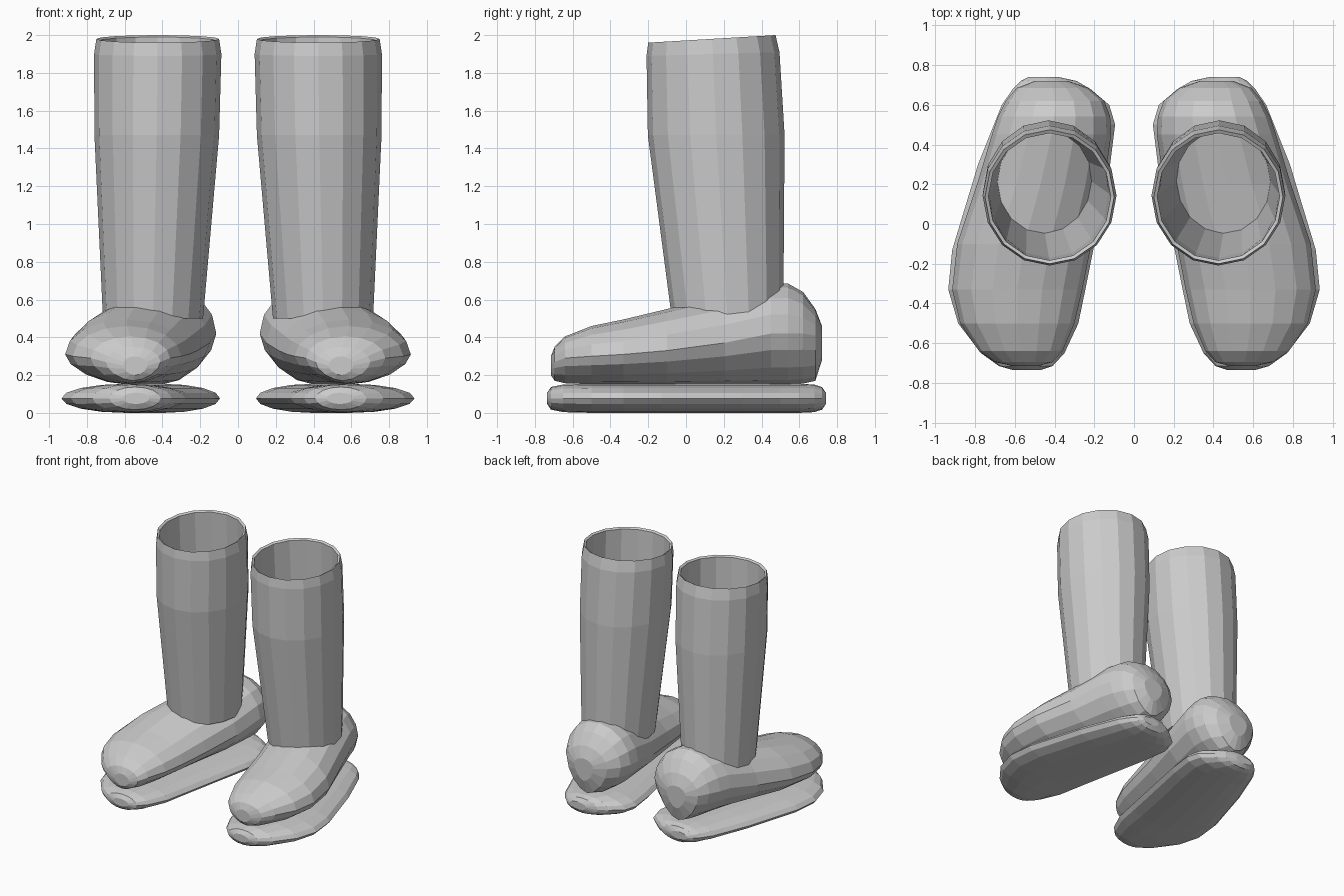
import bpy
import bmesh
from math import cos, sin, tau, copysign

cube = bpy.data.objects.get("Cube")
if cube:
    bpy.data.objects.remove(cube, do_unlink=True)

grey = bpy.data.materials.new("boot grey")
grey.use_nodes = True
grey.diffuse_color = (0.6, 0.6, 0.6, 1)
bsdf = next(n for n in grey.node_tree.nodes if n.type == "BSDF_PRINCIPLED")
bsdf.inputs["Base Color"].default_value = grey.diffuse_color


def skin(name, rings, closed_loop=False):
    """Bridge rings of points into one flat-shaded part, mirrored to both sides."""
    bm = bmesh.new()
    loops = [[bm.verts.new(p) for p in ring] for ring in rings]
    pairs = list(zip(loops, loops[1:]))
    if closed_loop:
        pairs.append((loops[-1], loops[0]))
    else:
        bm.faces.new(loops[0])
        bm.faces.new(loops[-1])
    for a, b in pairs:
        n = len(a)
        for i in range(n):
            j = (i + 1) % n
            bm.faces.new((a[i], a[j], b[j], b[i]))
    bmesh.ops.recalc_face_normals(bm, faces=bm.faces)
    mesh = bpy.data.meshes.new(name)
    bm.to_mesh(mesh)
    bm.free()
    mesh.materials.append(grey)
    obj = bpy.data.objects.new(name, mesh)
    bpy.context.collection.objects.link(obj)
    obj.modifiers.new("both_sides", "MIRROR").use_mirror_merge = False
    return obj


def power(v, n):
    return copysign(abs(v) ** (2 / n), v)


def section(y, left, right, low, wide, high, keel=2.0, sides=16):
    """Rounded cross-section; a keel under 2 makes the underside more pointed."""
    points = []
    for i in range(sides):
        c, s = cos(tau * i / sides), sin(tau * i / sides)
        n = keel if s < 0 else 2.0
        height = (high - wide) if s > 0 else (wide - low)
        points.append(((left + right) / 2 + (right - left) / 2 * power(c, n),
                       y, wide + height * power(s, n)))
    return points


def shaft_ring(cx, cy, rx, ry, z, tilt=0.0, sides=16):
    return [(cx + rx * cos(tau * i / sides), cy + ry * sin(tau * i / sides),
             z + tilt * sin(tau * i / sides)) for i in range(sides)]


# Sole: flat lens, as y, inner x, outer x, half thickness
sole = [(-.735, .47, .61, .03), (-.715, .41, .68, .06), (-.65, .35, .77, .073),
        (-.5, .28, .885, .077), (-.33, .245, .935, .077), (-.13, .205, .915, .077),
        (.3, .12, .785, .077), (.5, .095, .705, .077), (.6, .125, .665, .077),
        (.68, .22, .61, .073), (.72, .29, .57, .06), (.74, .38, .53, .03)]
skin("sole", [section(y, l, r, .077 - h, .077, .077 + h) for y, l, r, h in sole])

# Foot: low toe rising to a round heel, as y, inner x, outer x, low z, widest z, high z
foot = [(-.715, .48, .61, .2, .25, .3), (-.695, .41, .7, .17, .27, .35),
        (-.64, .36, .78, .157, .29, .405), (-.5, .3, .875, .152, .3, .46),
        (-.33, .26, .915, .15, .31, .495), (-.1, .215, .89, .15, .33, .55),
        (.2, .15, .79, .15, .37, .62), (.45, .115, .715, .15, .42, .683),
        (.54, .12, .685, .15, .42, .685), (.62, .15, .645, .155, .42, .64),
        (.685, .23, .59, .17, .41, .55), (.72, .33, .5, .28, .4, .46)]
skin("foot", [section(*s, keel=1.7) for s in foot])

# Shaft: open tapered tube, up the outside, over the rim, down the inside
skin("shaft", [
    shaft_ring(.45, .22, .265, .295, .5),
    shaft_ring(.43, .16, .33, .362, 1.47),
    shaft_ring(.425, .143, .337, .352, 1.9, .01),
    shaft_ring(.425, .137, .325, .337, 1.98, .02),
    shaft_ring(.425, .137, .308, .32, 1.97, .02),
    shaft_ring(.428, .155, .3, .325, 1.47),
    shaft_ring(.45, .215, .235, .255, .5),
], closed_loop=True)
